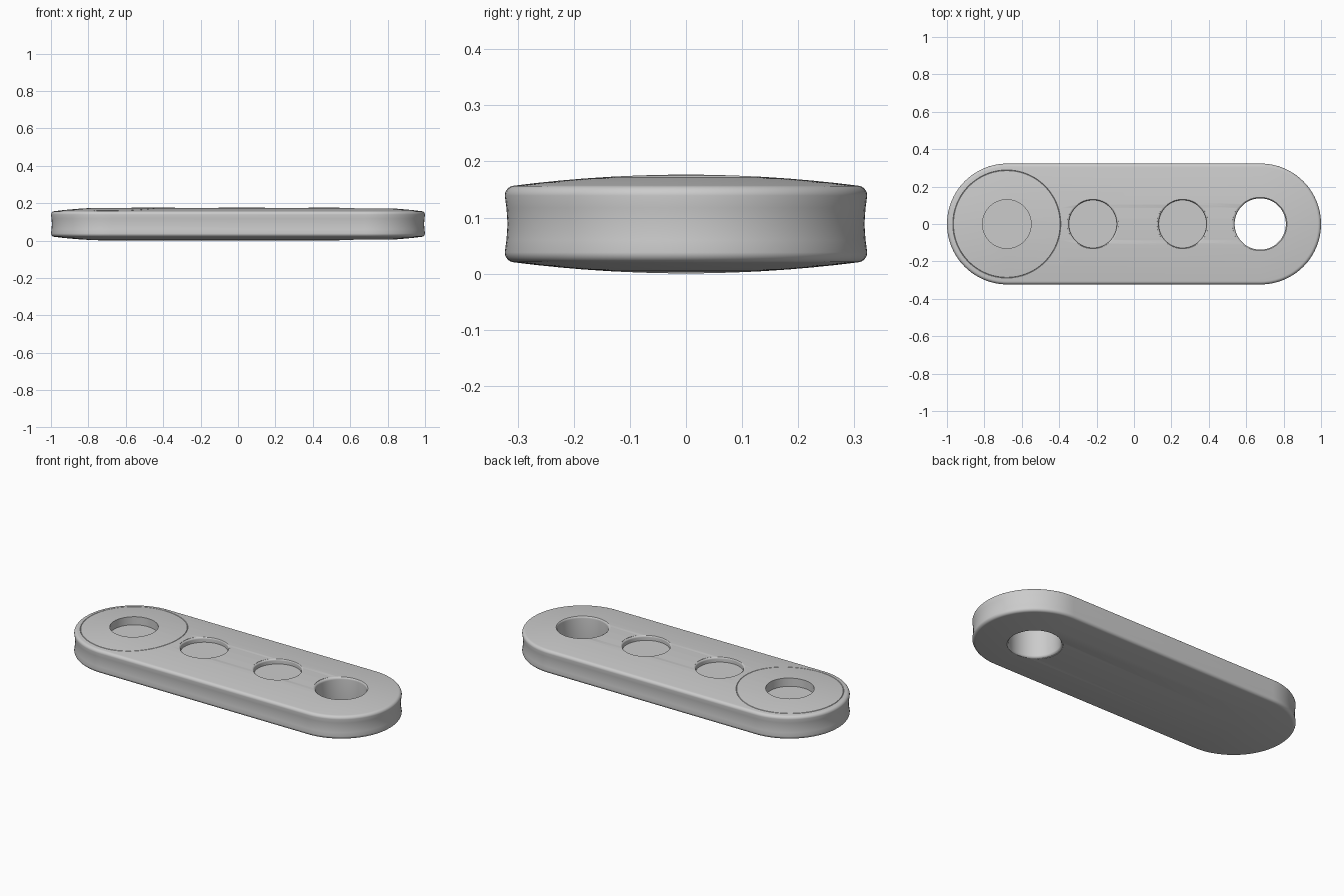
import bpy, bmesh, math

if "Cube" in bpy.data.objects:
    bpy.data.objects.remove(bpy.data.objects["Cube"])

HALF = 0.677      # half distance between the two end arc centres
R = 0.323         # end radius
MID = 0.089       # mid height


def crown(d):
    return 0.177 - 0.0195 * (d / 0.305) ** 2


def mesh_from_rings(name, rings, closed=False):
    bm = bmesh.new()
    loops = [[bm.verts.new(p) for p in ring] for ring in rings]
    pairs = list(zip(loops, loops[1:])) + ([(loops[-1], loops[0])] if closed else [])
    for a, b in pairs:
        n = len(a)
        for i in range(n):
            j = (i + 1) % n
            bm.faces.new((a[i], a[j], b[j], b[i]))
    if not closed:
        bm.faces.new(loops[0])
        bm.faces.new(loops[-1])
    bmesh.ops.recalc_face_normals(bm, faces=bm.faces)
    me = bpy.data.meshes.new(name)
    bm.to_mesh(me)
    bm.free()
    ob = bpy.data.objects.new(name, me)
    bpy.context.collection.objects.link(ob)
    return ob


def stadium(d, z, n=48):
    pts = []
    for cx, start in ((HALF, -math.pi / 2), (-HALF, math.pi / 2)):
        for i in range(n + 1):
            a = start + math.pi * i / n
            pts.append((cx + d * math.cos(a), d * math.sin(a), z))
    return pts


def lathe(name, x, profile, n=96):
    return mesh_from_rings(name, [
        [(x + r * math.cos(2 * math.pi * i / n), r * math.sin(2 * math.pi * i / n), z)
         for i in range(n)] for r, z in profile])


# body: crowned faces, rounded rims, slightly hollow side
half = [(d, crown(d)) for d in (0.03, 0.08, 0.13, 0.18, 0.22, 0.26, 0.29)]
for i in range(7):
    a = math.pi / 2 * (1 - i / 6)
    half.append((R - 0.018 + 0.018 * math.cos(a), 0.1395 + 0.018 * math.sin(a)))
half += [(R - 0.003, 0.118), (R - 0.005, MID)]
profile = half + [(d, 2 * MID - z) for d, z in reversed(half[:-1])]
body = mesh_from_rings("strap_body", [stadium(d, z - 0.0005) for d, z in profile])


# cutter outline that flares out into a rounded rim at the top
def rim(r, top=0.175, f=0.014):
    arc = [(r + f - f * math.cos(t), top - f + f * math.sin(t))
           for t in (i * math.pi / 2 * 0.9 / 6 for i in range(7))]
    return arc + [(r + f + 0.002, top + 0.02)]


through = rim(0.137)
cutters = [lathe("hole_cutter", 0.675,
                 [(r, 2 * MID - z) for r, z in reversed(through)] + through)]
for x in (-0.22, 0.26):
    cutters.append(lathe("pocket_cutter", x, [(0.128, 0.146)] + rim(0.128, f=0.01)))
cutters.append(lathe("deep_pocket_cutter", -0.68, [(0.13, 0.125), (0.13, 0.22)]))

# fine seam ring around the deep pocket, following the crown
seam = []
for i in range(128):
    a = 2 * math.pi * i / 128
    ring = []
    for dr, dz in ((0, -0.003), (0.004, 0.002), (0, 0.006), (-0.004, 0.002)):
        r = 0.287 + dr
        x, y = -0.68 + r * math.cos(a), r * math.sin(a)
        d = math.hypot(min(0, x + HALF), y)
        ring.append((x, y, crown(d) + dz))
    seam.append(ring)
cutters.append(mesh_from_rings("seam_cutter", seam, closed=True))

# cut everything, then smooth
bpy.context.view_layer.objects.active = body
body.select_set(True)
for c in cutters:
    c.hide_render = True
    m = body.modifiers.new("cut", 'BOOLEAN')
    m.operation, m.solver, m.object = 'DIFFERENCE', 'EXACT', c
    bpy.ops.object.modifier_apply(modifier=m.name)
    bpy.data.objects.remove(c)
bpy.ops.object.shade_smooth_by_angle(angle=math.radians(30))
